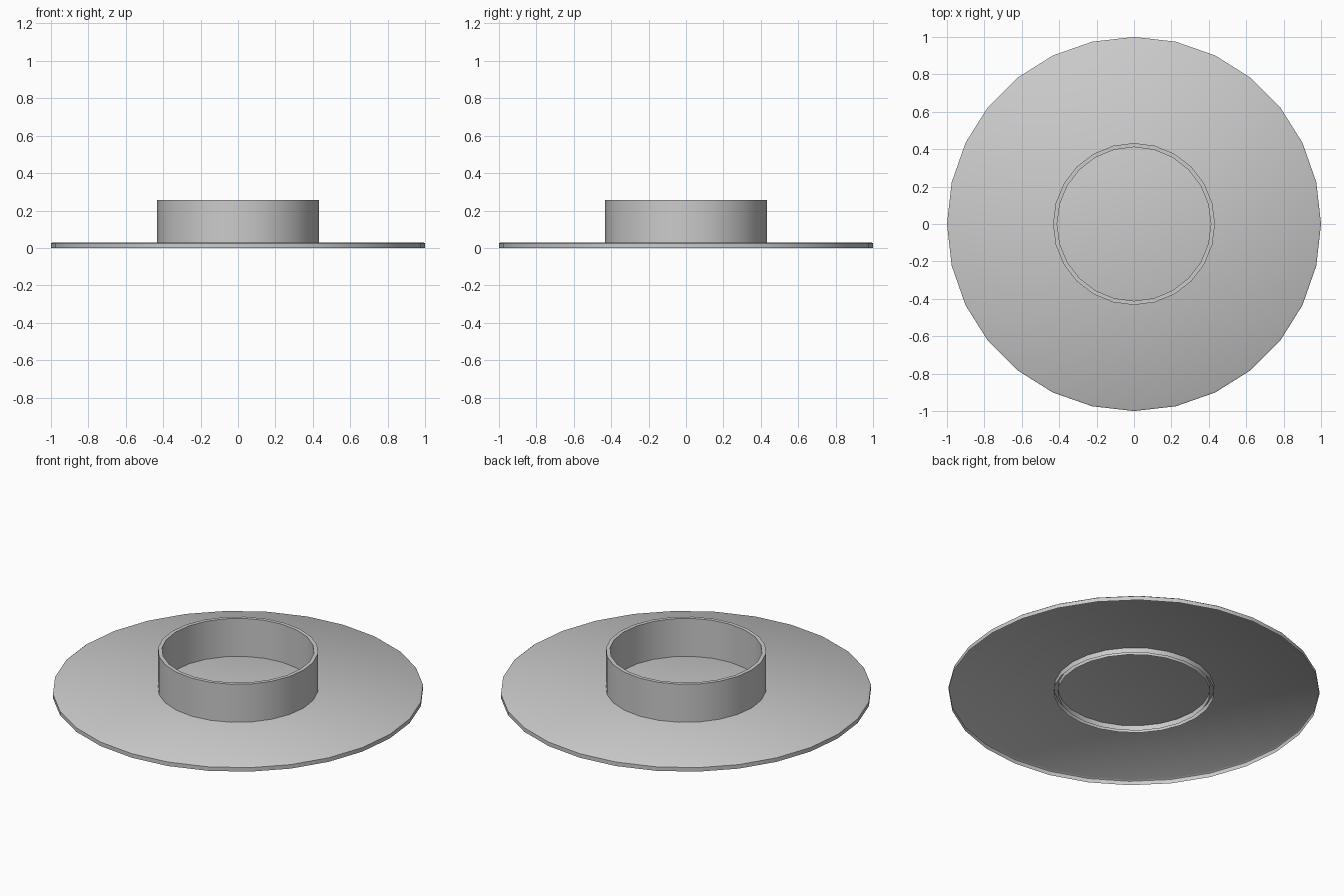
import bpy, math

cube = bpy.data.objects.get("Cube")
if cube:
    bpy.data.objects.remove(cube, do_unlink=True)

grey = bpy.data.materials.new("light_grey")
grey.use_nodes = True
COLOUR = (0.6, 0.6, 0.6, 1)
grey.diffuse_color = COLOUR
grey.node_tree.nodes["Principled BSDF"].inputs["Base Color"].default_value = COLOUR


def lathe(name, profile, sides, cap=False):
    """Spin (radius, height) points round z; cap closes the last ring."""
    verts = [(r * math.sin(math.tau * i / sides), -r * math.cos(math.tau * i / sides), z)
             for r, z in profile for i in range(sides)]
    faces = []
    for k in range(len(profile) - 1):
        for i in range(sides):
            j = (i + 1) % sides
            a, b = k * sides, (k + 1) * sides
            faces.append((a + i, a + j, b + j, b + i))
    if cap:
        first = (len(profile) - 1) * sides
        faces.append(tuple(range(first, first + sides)))
    mesh = bpy.data.meshes.new(name)
    mesh.from_pydata(verts, [], faces)
    mesh.materials.append(grey)
    obj = bpy.data.objects.new(name, mesh)
    bpy.context.collection.objects.link(obj)
    bpy.ops.object.select_all(action="DESELECT")
    obj.select_set(True)
    bpy.context.view_layer.objects.active = obj
    bpy.ops.object.shade_smooth_by_angle(angle=math.radians(50))
    return obj


BASE_TOP = 0.03
RING_TOP = 0.256

# Thin disc: a flat sheet with a short skirt, open underneath
lathe("base_disc", [(1, 0), (1, BASE_TOP - 0.006), (0.992, BASE_TOP)], 28, cap=True)

# Raised collar: outer wall, flat lip, inner wall, open underneath
lathe("collar_ring", [(0.433, 0), (0.433, RING_TOP), (0.411, RING_TOP), (0.411, 0)], 24)
